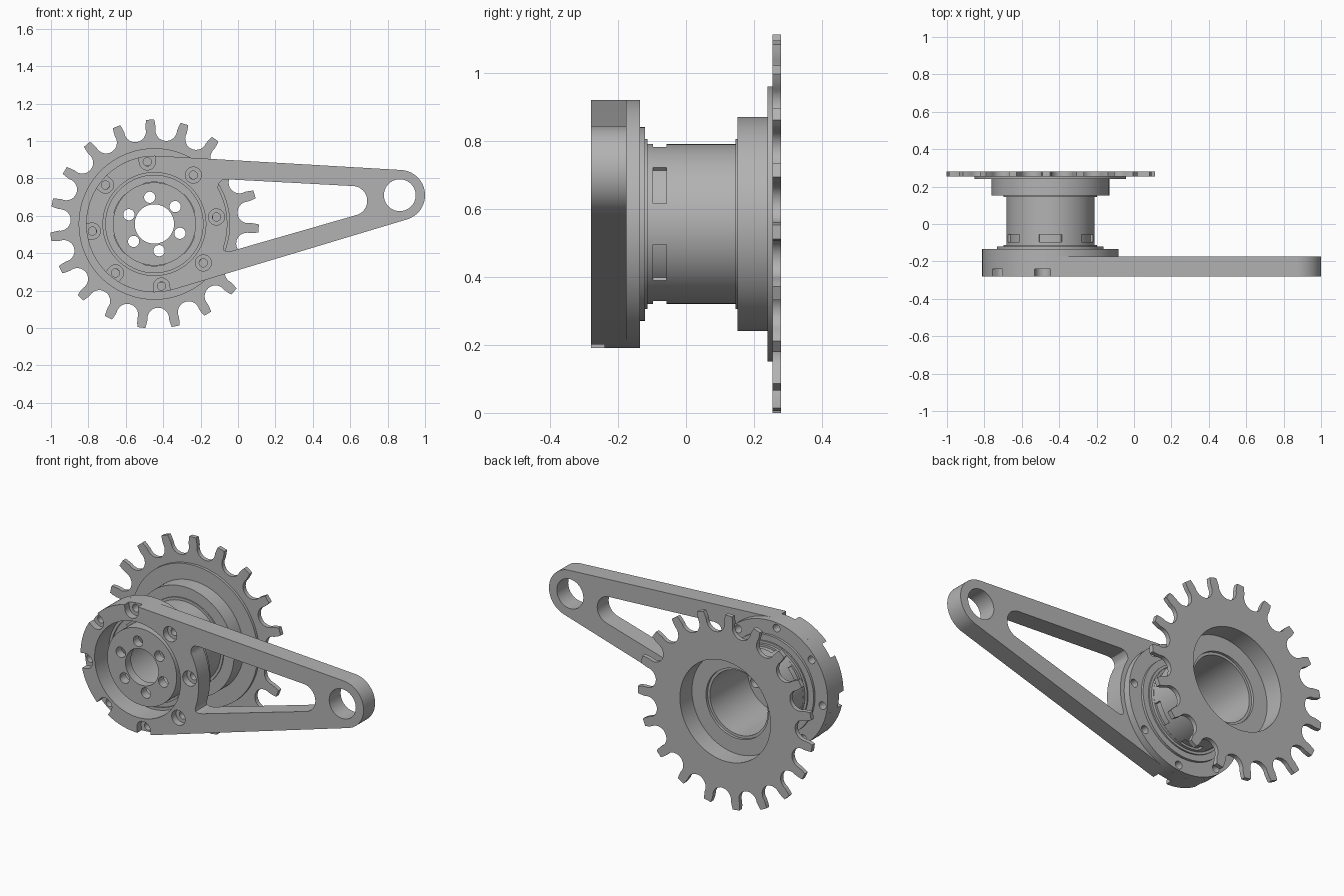
import bpy, bmesh
from math import sin, cos, radians, pi

cube = bpy.data.objects.get("Cube")
if cube:
    bpy.data.objects.remove(cube, do_unlink=True)

HX, HZ = -0.447, 0.556      # hub axis
EX, EZ = 0.865, 0.71        # far end of the arm
SEG = 96

steel = bpy.data.materials.new("grey_steel")
steel.use_nodes = True
GREY = (0.45, 0.45, 0.45, 1)
steel.diffuse_color = GREY
steel.node_tree.nodes["Principled BSDF"].inputs["Base Color"].default_value = GREY


def finish(name, bm):
    bmesh.ops.recalc_face_normals(bm, faces=bm.faces)
    mesh = bpy.data.meshes.new(name)
    bm.to_mesh(mesh)
    bm.free()
    mesh.materials.append(steel)
    ob = bpy.data.objects.new(name, mesh)
    bpy.context.collection.objects.link(ob)
    return ob


def arc(cx, cz, r, a0, a1, n):
    """Points on an arc, angles in degrees, both ends included."""
    return [(cx + r * cos(radians(a0 + (a1 - a0) * i / n)),
             cz + r * sin(radians(a0 + (a1 - a0) * i / n))) for i in range(n + 1)]


def circle(cx, cz, r, n=SEG):
    return arc(cx, cz, r, 0, 360, n)[:-1]


def polar(r, deg):
    return HX + r * cos(radians(deg)), HZ + r * sin(radians(deg))


def prism(name, outline, y0, y1):
    """Extrude an x-z outline along y."""
    bm = bmesh.new()
    face = bm.faces.new([bm.verts.new((x, y0, z)) for x, z in outline])
    top = bmesh.ops.extrude_face_region(bm, geom=[face])["geom"]
    bmesh.ops.translate(bm, vec=(0, y1 - y0, 0),
                        verts=[v for v in top if isinstance(v, bmesh.types.BMVert)])
    return finish(name, bm)


def lathe(name, profile):
    """Revolve a closed (radius, y) profile about the hub axis."""
    bm = bmesh.new()
    rings = []
    for r, y in profile:
        rings.append([bm.verts.new((x, y, z)) for x, z in circle(HX, HZ, r)])
    for a, b in zip(rings, rings[1:] + rings[:1]):
        for i in range(SEG):
            j = (i + 1) % SEG
            bm.faces.new((a[i], a[j], b[j], b[i]))
    return finish(name, bm)


def cut(ob, outline, y0, y1):
    """Subtract a prism from an object."""
    cutter = prism("cutter", outline, y0, y1)
    cutter.hide_render = True
    mod = ob.modifiers.new("cut", 'BOOLEAN')
    mod.operation = 'DIFFERENCE'
    mod.solver = 'EXACT'
    mod.object = cutter
    deps = bpy.context.evaluated_depsgraph_get()
    mesh = bpy.data.meshes.new_from_object(ob.evaluated_get(deps))
    ob.modifiers.clear()
    ob.data = mesh
    bpy.data.objects.remove(cutter, do_unlink=True)


# Swing arm: two circles joined by tangent lines
arm = prism("swing_arm",
            arc(HX, HZ, 0.365, 86.6, 286.6, 60) + arc(EX, EZ, 0.135, -73.4, 86.6, 40),
            -0.28, -0.175)
cut(arm, circle(HX, HZ, 0.275), -0.3, -0.15)
cut(arm, circle(EX, EZ, 0.085, 64), -0.3, -0.15)

# Triangular window in the arm, rounded at the corners
window = arc(0.612, 0.68, 0.079, -73, 87, 24)
window += [(-0.06, 0.795), (-0.085, 0.79), (-0.1, 0.776), (-0.106, 0.758)]
window += arc(HX, HZ, 0.39, 29, -19, 20)
window += [(-0.075, 0.415), (-0.055, 0.408), (-0.03, 0.413)]
cut(arm, window, -0.3, -0.15)

# Rear half of the arm's bearing ring
ring = lathe("bearing_ring", [(0.275, -0.175), (0.365, -0.175),
                              (0.365, -0.135), (0.275, -0.135)])

# Eight counterbored screw holes, open at the rim where the arm is round
for k in range(8):
    deg = 6.5 + 45 * k
    x, z = polar(0.334, deg)
    if 2 <= k <= 6:
        c, s = cos(radians(deg)), sin(radians(deg))
        bore = arc(x, z, 0.043, deg + 90, deg + 270, 20)
        bore += [(px + 0.08 * c, pz + 0.08 * s) for px, pz in (bore[-1], bore[0])]
    else:
        bore = circle(x, z, 0.043, 32)
    cut(arm, bore, -0.3, -0.24)
    for part in (arm, ring):
        cut(part, circle(x, z, 0.022, 24), -0.3, -0.1)

# Stepped collar closing the back of the bearing ring
collar = lathe("rear_collar", [
    (0.224, -0.14), (0.26, -0.14), (0.26, -0.15), (0.276, -0.15), (0.276, -0.135),
    (0.285, -0.135), (0.285, -0.121), (0.25, -0.121), (0.25, -0.113),
    (0.236, -0.113), (0.236, -0.097), (0.224, -0.097)])

# Hollow drum with front plate and rear flanges
drum = lathe("drum", [
    (0.105, -0.24), (0.222, -0.24), (0.222, -0.057), (0.235, -0.057),
    (0.235, 0.145), (0.25, 0.145), (0.25, 0.152), (0.315, 0.152), (0.315, 0.24),
    (0.405, 0.24), (0.405, 0.255), (0.29, 0.255), (0.29, 0.17), (0.2, 0.17),
    (0.2, 0.155), (0.185, 0.155), (0.185, -0.19), (0.105, -0.19)])
for k in range(6):
    cut(drum, circle(*polar(0.145, 40 + 60 * k), 0.03, 32), -0.3, -0.15)

# Six drive tabs between drum and collar
for k in range(6):
    a = 60 * k
    prism("drive_tab", arc(HX, HZ, 0.235, a - 15, a + 15, 8)
          + arc(HX, HZ, 0.22, a + 15, a - 15, 8), -0.147, -0.056)

# Sprocket plate: scooped gaps between narrow teeth
TEETH = 19
gap = [(-0.071, 0.554), (-0.064, 0.535)]
gap += arc(0, 0.506, 0.058, 175, 365, 14)
gap += [(0.064, 0.535), (0.071, 0.554)]
outline = []
for k in range(TEETH):
    a = radians(92.3) - 2 * pi * (k + 0.5) / TEETH
    outline += [(HX + r * cos(a) + t * sin(a), HZ + r * sin(a) - t * cos(a))
                for t, r in gap]
sprocket = prism("sprocket", outline, 0.255, 0.28)
cut(sprocket, circle(HX, HZ, 0.29), 0.2, 0.3)

# Smooth the round walls, keep edges crisp
bpy.ops.object.select_all(action='DESELECT')
for ob in bpy.context.collection.objects:
    if ob.type == 'MESH' and steel.name in ob.data.materials:
        ob.select_set(True)
        bpy.context.view_layer.objects.active = ob
bpy.ops.object.shade_smooth_by_angle(angle=radians(30))
